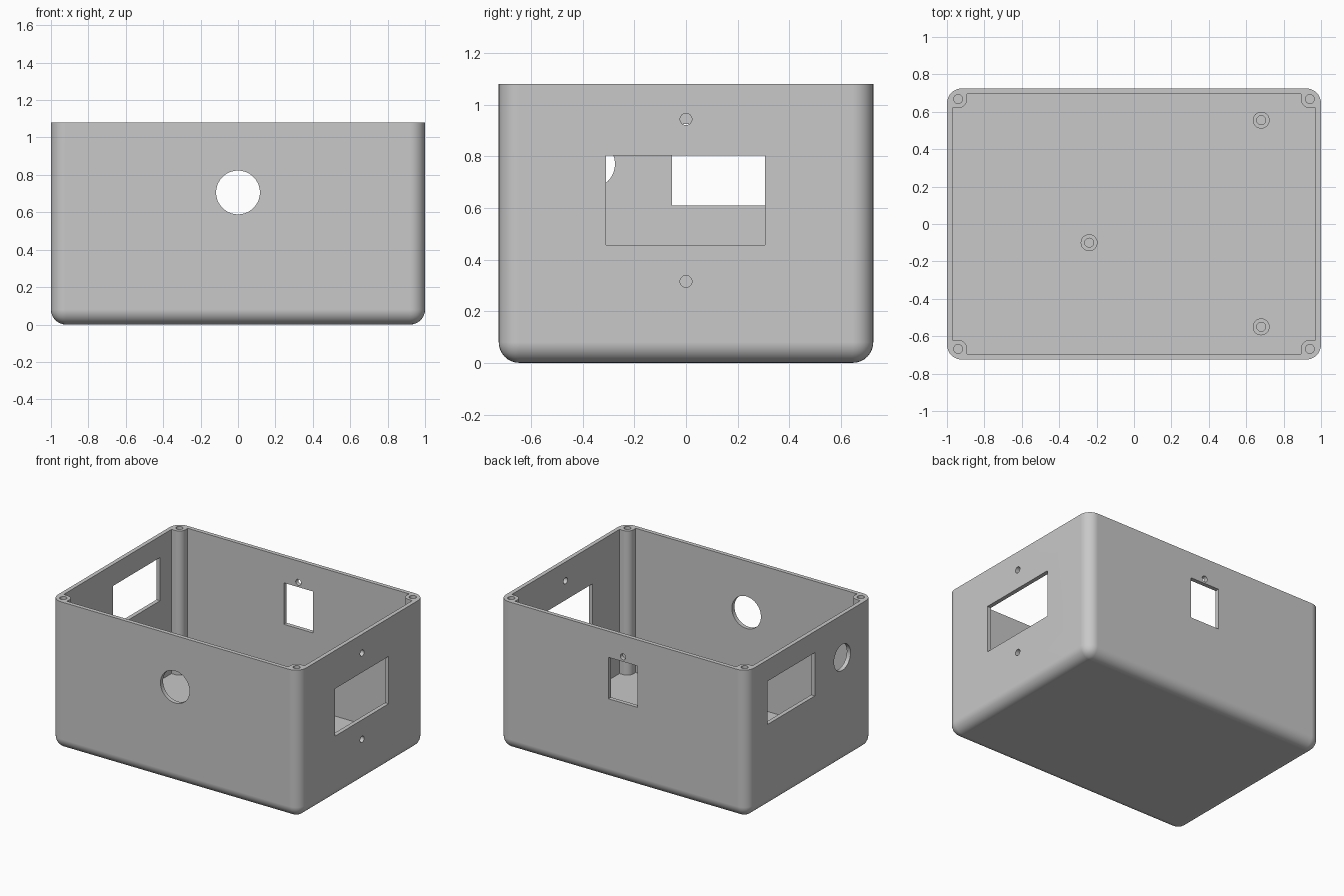
import bpy, bmesh
from math import sin, cos, pi
from mathutils import Matrix

if "Cube" in bpy.data.objects:
    bpy.data.objects.remove(bpy.data.objects["Cube"], do_unlink=True)

HALF_X, HALF_Y, HEIGHT = 1.0, 0.725, 1.08
ROUND, WALL = 0.08, 0.03
POST_X, POST_Y, POST_R = 0.94, 0.668, 0.048
HOLE_R = 0.024

grey = bpy.data.materials.new("plain grey")
grey.use_nodes = True
colour = (0.58, 0.58, 0.58, 1)
grey.diffuse_color = colour
grey.node_tree.nodes["Principled BSDF"].inputs["Base Color"].default_value = colour


def add_object(name, bm):
    bmesh.ops.recalc_face_normals(bm, faces=bm.faces[:])
    mesh = bpy.data.meshes.new(name)
    bm.to_mesh(mesh)
    bm.free()
    mesh.materials.append(grey)
    obj = bpy.data.objects.new(name, mesh)
    bpy.context.collection.objects.link(obj)
    return obj


def box(name, low, high):
    bm = bmesh.new()
    bmesh.ops.create_cube(bm, size=1)
    for v in bm.verts:
        v.co = [h if c > 0 else l for c, l, h in zip(v.co, low, high)]
    return add_object(name, bm)


def cylinder(name, centre, radius, depth, axis="Z", sides=40):
    bm = bmesh.new()
    turn = {"X": Matrix.Rotation(pi / 2, 4, "Y"),
            "Y": Matrix.Rotation(pi / 2, 4, "X"),
            "Z": Matrix.Identity(4)}[axis]
    bmesh.ops.create_cone(bm, cap_ends=True, segments=sides, radius1=radius,
                          radius2=radius, depth=depth,
                          matrix=Matrix.Translation(centre) @ turn)
    return add_object(name, bm)


def select(obj):
    bpy.ops.object.select_all(action="DESELECT")
    obj.select_set(True)
    bpy.context.view_layer.objects.active = obj


def cut(target, cutter):
    cutter.hide_render = True
    mod = target.modifiers.new("cut", "BOOLEAN")
    mod.operation, mod.solver, mod.object = "DIFFERENCE", "EXACT", cutter
    select(target)
    bpy.ops.object.modifier_apply(modifier=mod.name)
    bpy.data.objects.remove(cutter, do_unlink=True)


def finish(obj):
    select(obj)
    bpy.ops.object.shade_smooth_by_angle()
    mod = obj.modifiers.new("even normals", "WEIGHTED_NORMAL")
    mod.keep_sharp = True


# Outer body, rounded everywhere but the open rim
case = box("enclosure_body", (-HALF_X, -HALF_Y, 0), (HALF_X, HALF_Y, HEIGHT))
bm = bmesh.new()
bm.from_mesh(case.data)
edges = [e for e in bm.edges if min(v.co.z for v in e.verts) < HEIGHT / 2]
bmesh.ops.bevel(bm, geom=edges, offset=ROUND, segments=8, profile=0.5,
                affect="EDGES", clamp_overlap=True)
bm.to_mesh(case.data)
bm.free()

# Cavity outline that leaves a screw post standing in every corner
in_x, in_y = HALF_X - WALL, HALF_Y - WALL
corner = [(in_x, POST_Y - POST_R)]
for i in range(13):
    a = 1.5 * pi - i / 12 * pi / 2
    corner.append((POST_X + POST_R * cos(a), POST_Y + POST_R * sin(a)))
corner.append((POST_X - POST_R, in_y))
outline = []
for sx, sy in ((1, 1), (-1, 1), (-1, -1), (1, -1)):
    points = corner if sx * sy > 0 else corner[::-1]
    outline += [(sx * x, sy * y) for x, y in points]
bm = bmesh.new()
face = bm.faces.new([bm.verts.new((x, y, WALL)) for x, y in outline])
top = bmesh.ops.extrude_face_region(bm, geom=[face])["geom"]
bmesh.ops.translate(bm, vec=(0, 0, HEIGHT + 0.1),
                    verts=[v for v in top if isinstance(v, bmesh.types.BMVert)])
cut(case, add_object("cavity_cutter", bm))

# Screw holes in the corner posts
for sx in (-1, 1):
    for sy in (-1, 1):
        cut(case, cylinder("post_hole", (sx * POST_X, sy * POST_Y, HEIGHT),
                           HOLE_R, 0.6, sides=24))

# Front round opening
cut(case, cylinder("front_opening", (0, -HALF_Y, 0.706), 0.117, 0.2, "Y", 64))

# Back window with one screw hole
cut(case, box("back_window", (-0.118, 0.6, 0.588), (0.118, 0.8, 0.89)))
cut(case, cylinder("back_screw", (0, HALF_Y, 0.925), 0.022, 0.2, "Y", 24))

# Left wall window with two screw holes
cut(case, box("left_window", (0.9, -0.31, 0.457), (1.1, 0.305, 0.802)))
for z in (0.315, 0.943):
    cut(case, cylinder("left_screw", (HALF_X, 0, z), 0.023, 0.2, "X", 24))

# Right wall window and round cable hole
cut(case, box("right_window", (-1.1, -0.055, 0.61), (-0.9, 0.49, 0.925)))
cut(case, cylinder("right_cable_hole", (-HALF_X, -0.37, 0.77), 0.095, 0.2, "X", 48))
finish(case)

# Hollow board standoffs on the floor
for i, (x, y) in enumerate(((0.68, 0.555), (0.68, -0.55), (-0.24, -0.1))):
    post = cylinder(f"standoff_{i + 1}", (x, y, 0.07), 0.045, 0.09)
    cut(post, cylinder("standoff_hole", (x, y, 0.11), HOLE_R, 0.14, sides=24))
    finish(post)
